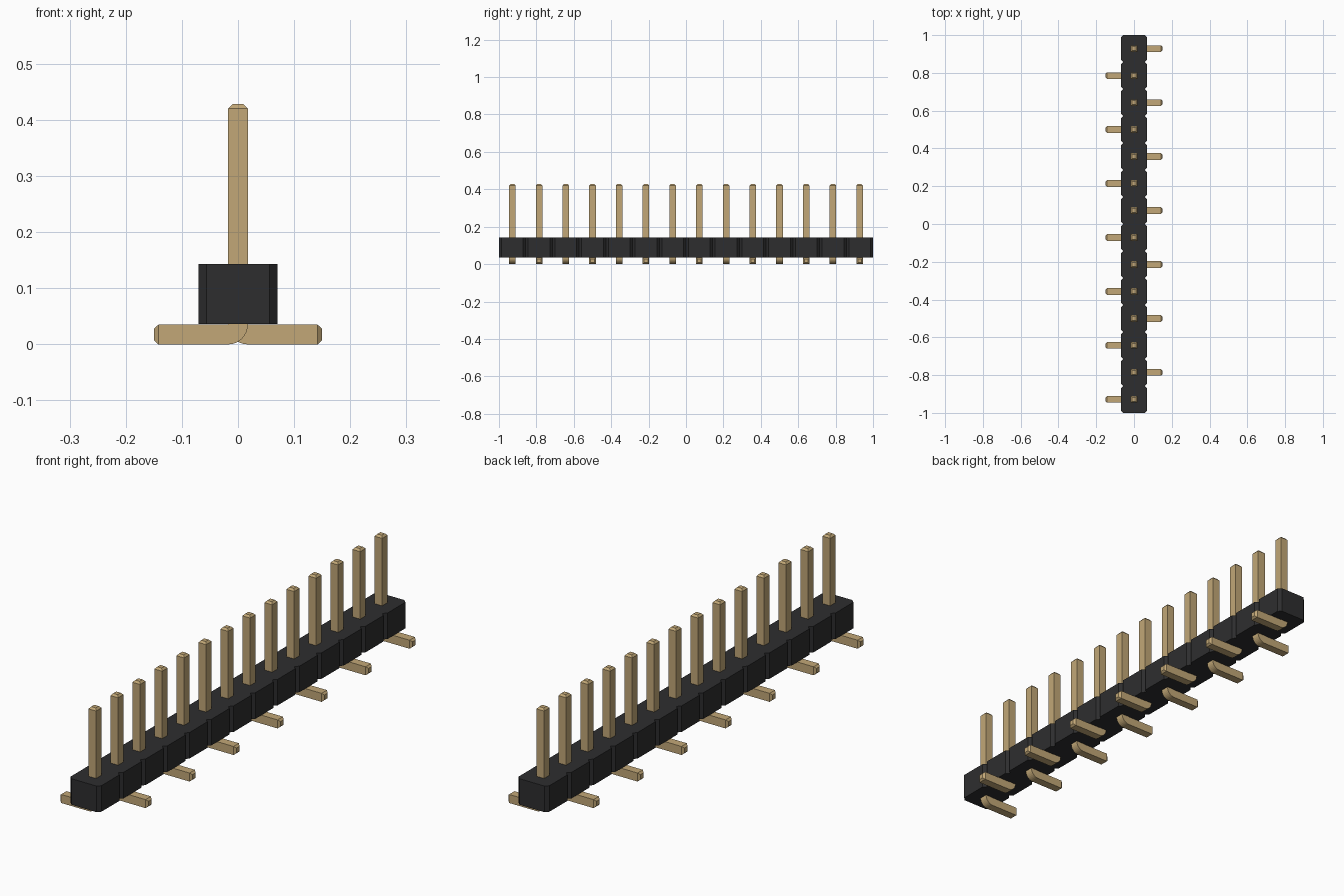
import bpy, bmesh
from math import sin, cos, pi

cube = bpy.data.objects.get("Cube")
if cube:
    bpy.data.objects.remove(cube, do_unlink=True)

COUNT = 14
PITCH = 2 / COUNT
HALF = 0.0175        # half thickness of a pin
TIP = 0.01           # half thickness at a pin's tapered end
LEG_TOP = 2 * HALF
BODY_X, CHAMFER = 0.07, 0.0135
BODY_LOW, BODY_HIGH = 0.036, 0.143
PIN_HIGH, LEG_END, TAPER = 0.428, 0.15, 0.008


def material(name, colour, roughness):
    mat = bpy.data.materials.new(name)
    mat.use_nodes = True
    mat.diffuse_color = colour
    bsdf = mat.node_tree.nodes["Principled BSDF"]
    bsdf.inputs["Base Color"].default_value = colour
    bsdf.inputs["Roughness"].default_value = roughness
    return mat


def finish(bm, name, mat):
    bmesh.ops.recalc_face_normals(bm, faces=bm.faces)
    mesh = bpy.data.meshes.new(name)
    bm.to_mesh(mesh)
    bm.free()
    mesh.materials.append(mat)
    return mesh


def place(name, mesh):
    obj = bpy.data.objects.new(name, mesh)
    bpy.context.collection.objects.link(obj)
    return obj


gold = material("pin gold", (0.54, 0.39, 0.185, 1), 0.4)
black = material("housing black", (0.027, 0.027, 0.028, 1), 0.6)

# Housing: a row of chamfered blocks drawn as one outline and extruded up
side = []
for i in range(COUNT):
    start = -1 + i * PITCH
    side += [(BODY_X - CHAMFER, start), (BODY_X, start + CHAMFER),
             (BODY_X, start + PITCH - CHAMFER)]
side.append((BODY_X - CHAMFER, 1))
outline = side + [(-x, y) for x, y in reversed(side)]

bm = bmesh.new()
base = bm.faces.new([bm.verts.new((x, y, BODY_LOW)) for x, y in outline])
top = bmesh.ops.extrude_face_region(bm, geom=[base], use_keep_orig=True)["geom"]
bmesh.ops.translate(bm, vec=(0, 0, BODY_HIGH - BODY_LOW),
                    verts=[v for v in top if isinstance(v, bmesh.types.BMVert)])
place("housing", finish(bm, "housing", black))

# Pin: square sections (inner point, outer point, half width) swept round a bend
sections = [((-TIP, PIN_HIGH), (TIP, PIN_HIGH), TIP),
            ((-HALF, PIN_HIGH - TAPER), (HALF, PIN_HIGH - TAPER), HALF)]
BEND_STEPS = 8
for k in range(BEND_STEPS + 1):
    a = pi / 2 * k / BEND_STEPS
    sections.append(((-HALF, LEG_TOP),
                     (-HALF + LEG_TOP * cos(a), LEG_TOP - LEG_TOP * sin(a)), HALF))
sections += [((TAPER - LEG_END, LEG_TOP), (TAPER - LEG_END, 0), HALF),
             ((-LEG_END, HALF + TIP), (-LEG_END, HALF - TIP), TIP)]

bm = bmesh.new()
rings = [[bm.verts.new((p[0], y, p[1])) for p, y in
          ((inner, -w), (outer, -w), (outer, w), (inner, w))]
         for inner, outer, w in sections]
for a, b in zip(rings, rings[1:]):
    for j in range(4):
        n = (j + 1) % 4
        bm.faces.new((a[j], a[n], b[n], b[j]))
bm.faces.new(rings[0])
bm.faces.new(rings[-1])
bmesh.ops.remove_doubles(bm, verts=bm.verts, dist=0.00001)
pin_mesh = finish(bm, "pin", gold)

# Feet alternate between the two sides
for i in range(COUNT):
    pin = place(f"pin_{i + 1}", pin_mesh)
    pin.location.y = -1 + (i + 0.5) * PITCH
    pin.rotation_euler.z = pi * (i % 2)
